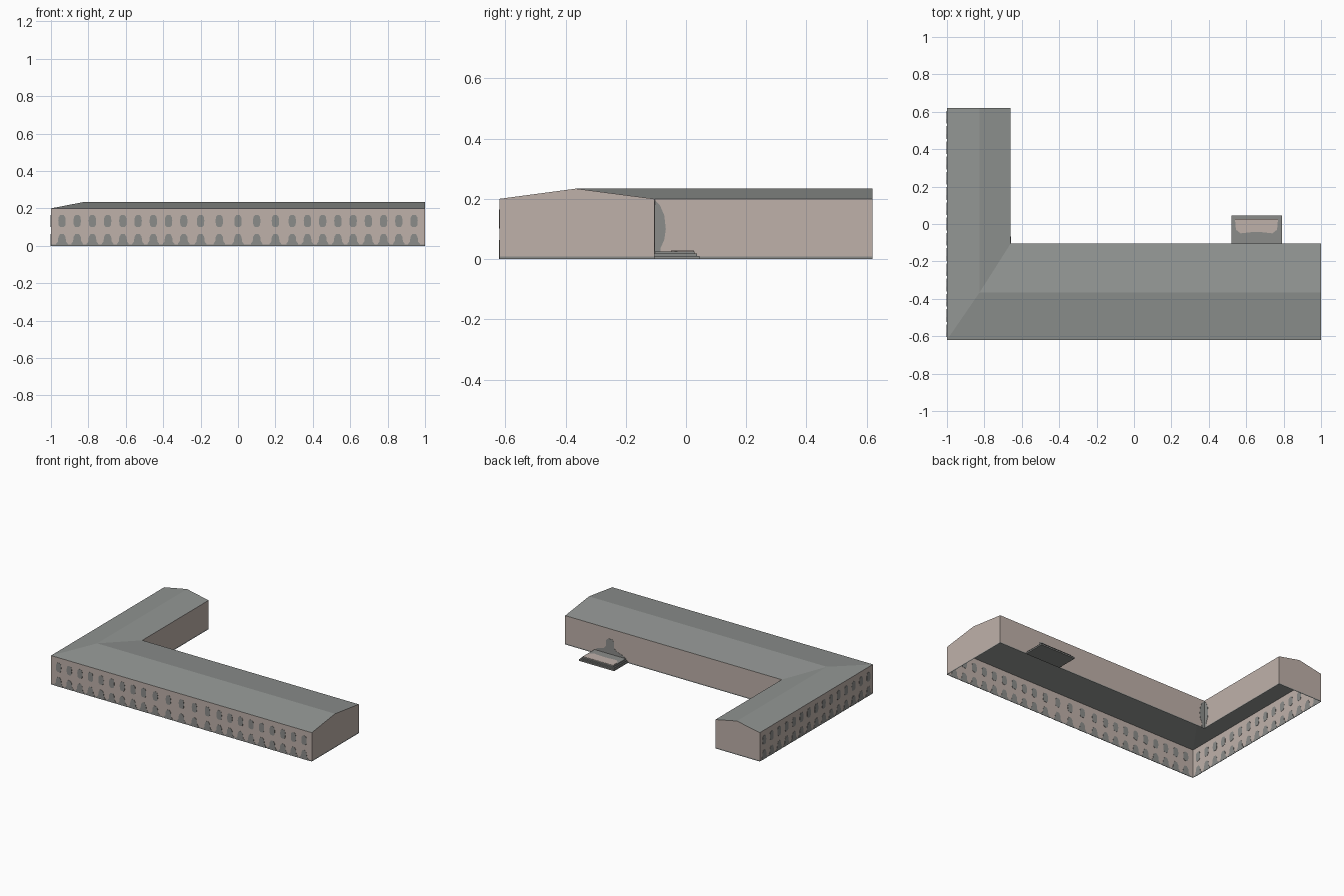
import bpy, bmesh
from mathutils import Vector

if "Cube" in bpy.data.objects:
    bpy.data.objects.remove(bpy.data.objects["Cube"])


def mat(name, col):
    m = bpy.data.materials.new(name)
    m.diffuse_color = (*col, 1)
    m.use_nodes = True
    m.node_tree.nodes["Principled BSDF"].inputs["Base Color"].default_value = m.diffuse_color
    return m


STONE = mat("pale stone", (0.52, 0.44, 0.40))
SLATE = mat("roof slate", (0.285, 0.30, 0.29))
GLASS = mat("window grey", (0.26, 0.265, 0.255))


def add(name, bm, mats):
    bmesh.ops.recalc_face_normals(bm, faces=bm.faces)
    me = bpy.data.meshes.new(name)
    bm.to_mesh(me)
    bm.free()
    for m in mats:
        me.materials.append(m)
    ob = bpy.data.objects.new(name, me)
    bpy.context.collection.objects.link(ob)
    return ob


# L-shaped shell: one cross-section swept round a mitred corner, open below
X0, XR, XI = -1.0, -0.825, -0.66
Y0, YR, YI, Y1 = -0.62, -0.365, -0.105, 0.62
EAVE, RIDGE, BASE = 0.2, 0.234, 0.008
stations = [  # outer, ridge and inner plan points
    [(1, Y0), (1, YR), (1, YI)],
    [(X0, Y0), (XR, YR), (XI, YI)],
    [(X0, Y1), (XR, Y1), (XI, Y1)],
]
bm = bmesh.new()
rings = []
for o, r, i in stations:
    pts = [(*o, 0), (*o, BASE), (*o, EAVE), (*r, RIDGE), (*i, EAVE), (*i, BASE), (*i, 0)]
    rings.append([bm.verts.new(p) for p in pts])
for a, b in zip(rings, rings[1:]):
    for k, m in enumerate((2, 0, 1, 1, 0, 2)):
        bm.faces.new((a[k], a[k + 1], b[k + 1], b[k])).material_index = m
for r in (rings[0], rings[-1]):  # gable ends
    bm.faces.new(r[1:6]).material_index = 0
    bm.faces.new((r[0], r[1], r[5], r[6])).material_index = 2
add("building_shell", bm, [STONE, SLATE, GLASS])


# Thin plates straddling a wall, so they show on both sides of it
def plates(name, shapes, origin, u, v, material, t=0.003):
    origin, u, v = Vector(origin), Vector(u), Vector(v)
    n = u.cross(v) * t / 2
    bm = bmesh.new()
    for pts in shapes:
        lo = [bm.verts.new(origin + u * a + v * b - n) for a, b in pts]
        hi = [bm.verts.new(origin + u * a + v * b + n) for a, b in pts]
        bm.faces.new(lo)
        bm.faces.new(hi)
        for k in range(len(pts)):
            j = (k + 1) % len(pts)
            bm.faces.new((lo[k], lo[j], hi[j], hi[k]))
    return add(name, bm, [material])


def mirrored(half):
    return half + [(-a, b) for a, b in reversed(half)]


def at(shape, c):
    return [(a + c, b) for a, b in shape]


upper = mirrored([(0.010, 0.101), (0.018, 0.110), (0.020, 0.135), (0.017, 0.155), (0.009, 0.164)])
lower = mirrored([(0.034, 0.0), (0.030, 0.013), (0.022, 0.022), (0.019, 0.048), (0.009, 0.064)])

# Front: close spacing on the flanks, wider in the middle
side = [0.1, 0.2] + [0.29 + 0.0814 * k for k in range(9)]
front = [0.0] + side + [-c for c in side]
Z = (0, 0, 1)
plates("front_upper_windows", [at(upper, c) for c in front], (0, Y0, 0), (1, 0, 0), Z, GLASS)
plates("front_lower_windows", [at(lower, c) for c in front], (0, Y0, 0), (1, 0, 0), Z, GLASS)

# Left: even spacing
left = [0.0815 * (k - 7) for k in range(15)]
plates("left_upper_windows", [at(upper, c) for c in left], (X0, 0, 0), (0, 1, 0), Z, GLASS)
plates("left_lower_windows", [at(lower, c) for c in left], (X0, 0, 0), (0, 1, 0), Z, GLASS)

# Dark patches in the inner corner
corner = [(0, 0), (0.022, 0.0), (0.02, 0.035), (0.033, 0.065), (0.038, 0.1),
          (0.033, 0.145), (0.018, 0.18), (0, 0.198)]
plates("corner_patch_wing", [corner], (XI, YI, 0), (0, 1, 0), Z, GLASS)
plates("corner_patch_main", [corner], (XI, YI, 0), (1, 0, 0), Z, GLASS)

# Rear door with flared foot
door = mirrored([(0.125, 0.02), (0.10, 0.04), (0.05, 0.055), (0.03, 0.075), (0.03, 0.115), (0.015, 0.13)])
plates("rear_door", [door], (0.655, YI, 0), (1, 0, 0), Z, GLASS)

# Rear steps
for k, (hw, y, z0, z1) in enumerate([(0.135, 0.045, 0, 0.01), (0.128, 0.036, 0.01, 0.018),
                                     (0.12, 0.028, 0.018, 0.026)]):
    plates(f"rear_step_{k + 1}", [[(-hw, YI), (hw, YI), (hw, y), (-hw, y)]],
           (0.655, 0, (z0 + z1) / 2), (1, 0, 0), (0, 1, 0), GLASS, z1 - z0)
landing = mirrored([(0.115, 0.027), (0.11, -0.03), (0.085, -0.05), (0.03, -0.044)])
plates("landing_paving", [landing], (0.655, 0, 0.0265), (1, 0, 0), (0, 1, 0), STONE)
